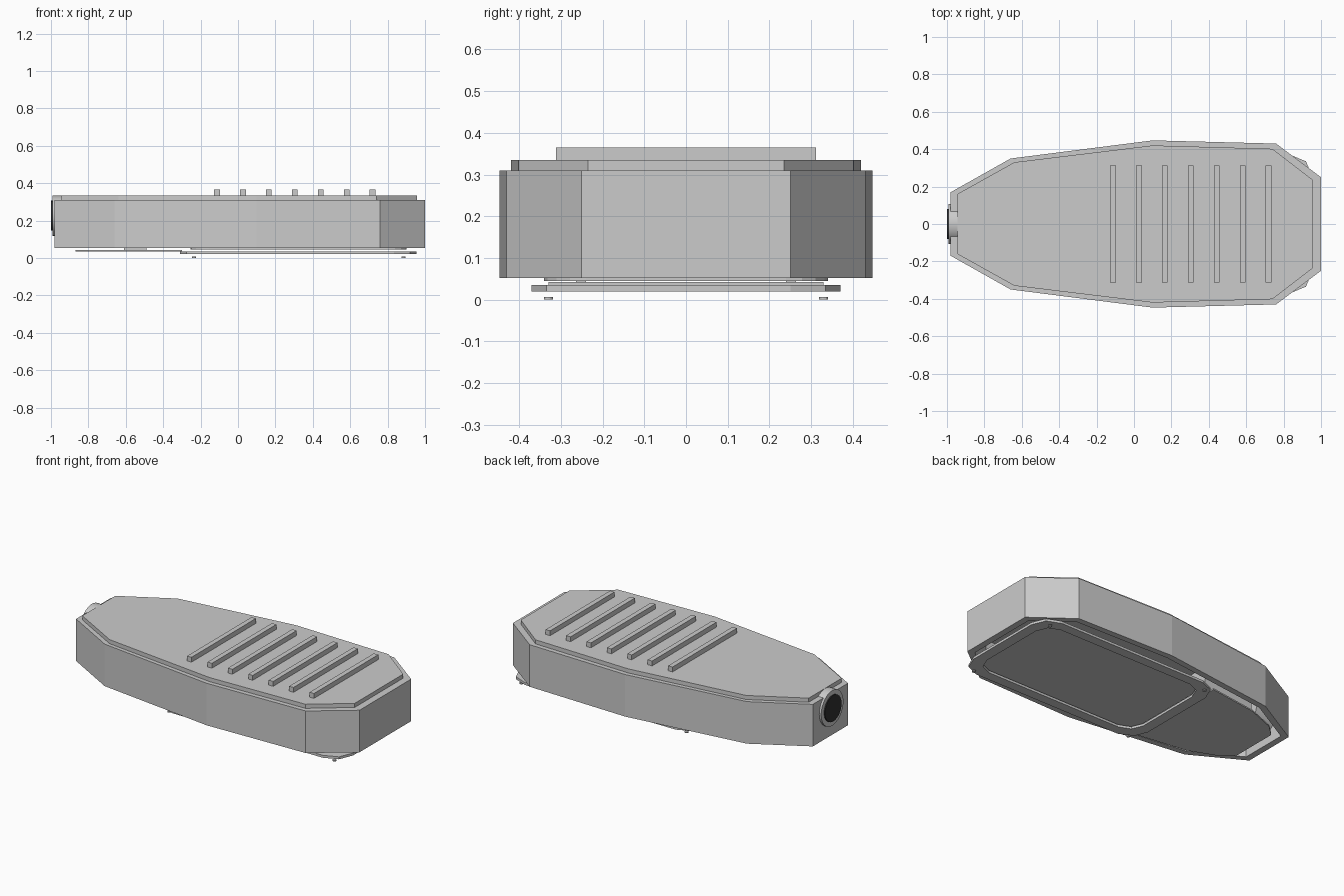
import bpy, bmesh, math
from mathutils import Matrix

if "Cube" in bpy.data.objects:
    bpy.data.objects.remove(bpy.data.objects["Cube"])


def finish(name, bm):
    bmesh.ops.recalc_face_normals(bm, faces=bm.faces)
    me = bpy.data.meshes.new(name)
    bm.to_mesh(me)
    bm.free()
    ob = bpy.data.objects.new(name, me)
    bpy.context.collection.objects.link(ob)
    return ob


def mirrored(half):
    """Close a half outline (y > 0) across the x axis."""
    return half + [(x, -y) for x, y in reversed(half)]


def rounded(x0, x1, hy, r, seg):
    pts = []
    corners = [(x1 - r, hy - r, 0), (x0 + r, hy - r, 90),
               (x0 + r, r - hy, 180), (x1 - r, r - hy, 270)]
    for cx, cy, a in corners:
        for i in range(seg + 1):
            t = math.radians(a + 90 * i / seg)
            pts.append((cx + r * math.cos(t), cy + r * math.sin(t)))
    return pts


def loop(bm, pts, z):
    return [bm.verts.new((x, y, z)) for x, y in pts]


def bridge(bm, a, b):
    n = len(a)
    for i in range(n):
        j = (i + 1) % n
        bm.faces.new((a[i], a[j], b[j], b[i]))


def prism(name, pts, z0, z1):
    bm = bmesh.new()
    a, b = loop(bm, pts, z0), loop(bm, pts, z1)
    bridge(bm, a, b)
    bm.faces.new(a)
    bm.faces.new(b)
    return finish(name, bm)


def box(name, x0, x1, y0, y1, z0, z1):
    return prism(name, [(x0, y0), (x1, y0), (x1, y1), (x0, y1)], z0, z1)


def ring(name, outer, inner, z0, z1):
    bm = bmesh.new()
    rows = [loop(bm, outer, z0), loop(bm, outer, z1),
            loop(bm, inner, z1), loop(bm, inner, z0)]
    for i in range(4):
        bridge(bm, rows[i], rows[(i + 1) % 4])
    return finish(name, bm)


def dark(ob, v):
    m = bpy.data.materials.new(ob.name + "_material")
    m.diffuse_color = (v, v, v, 1)
    m.use_nodes = True
    m.node_tree.nodes["Principled BSDF"].inputs["Base Color"].default_value = m.diffuse_color
    ob.data.materials.append(m)


# Housing: hollow shell open underneath
outer = mirrored([(-0.98, 0.17), (-0.66, 0.35), (0.10, 0.447), (0.76, 0.43), (1.0, 0.25)])
inner = mirrored([(-0.94, 0.15), (-0.645, 0.315), (0.10, 0.41), (0.745, 0.393), (0.96, 0.232)])
bm = bmesh.new()
rows = [loop(bm, outer, 0.31), loop(bm, outer, 0.052),
        loop(bm, inner, 0.052), loop(bm, inner, 0.285)]
for a, b in zip(rows, rows[1:]):
    bridge(bm, a, b)
bm.faces.new(rows[0])
bm.faces.new(rows[-1])
finish("housing", bm)

# Raised top cover
prism("top_cover", mirrored([(-0.945, 0.16), (-0.64, 0.33), (0.10, 0.42),
                             (0.74, 0.402), (0.957, 0.235)]), 0.31, 0.335)

# Cooling fins
for i in range(7):
    x = -0.112 + i * 0.1385
    box(f"cooling_fin_{i + 1}", x - 0.015, x + 0.015, -0.312, 0.312, 0.33, 0.365)


# Pole socket with dark bore
def tube(name, r, x0, x1):
    bm = bmesh.new()
    bmesh.ops.create_cone(bm, cap_ends=True, segments=32, radius1=r, radius2=r, depth=x1 - x0,
                          matrix=Matrix.Translation(((x0 + x1) / 2, 0, 0.226))
                          @ Matrix.Rotation(math.pi / 2, 4, 'Y'))
    ob = finish(name, bm)
    for p in ob.data.polygons:
        p.use_smooth = len(p.vertices) == 4
    return ob


tube("pole_socket", 0.108, -0.993, -0.80)
dark(tube("socket_bore", 0.08, -1.0, -0.82), 0.03)

# Lens frame, recessed glass and corner screws
ring("lens_frame", rounded(-0.31, 0.955, 0.37, 0.12, 2),
     rounded(-0.245, 0.89, 0.31, 0.10, 2), 0.02, 0.035)
prism("lens_glass", rounded(-0.255, 0.90, 0.34, 0.10, 4), 0.045, 0.052)
for x in (-0.235, 0.885):
    for y in (-0.33, 0.33):
        bm = bmesh.new()
        bmesh.ops.create_cone(bm, cap_ends=True, segments=12, radius1=0.011, radius2=0.011,
                              depth=0.007, matrix=Matrix.Translation((x, y, 0.0035)))
        finish("frame_screw", bm)

# Gear door with hinge tabs, and the driver box behind it
prism("gear_door", mirrored([(-0.87, 0.15), (-0.80, 0.215), (-0.62, 0.285), (-0.30, 0.33)]),
      0.034, 0.043)
for s in (-1, 1):
    box("door_clip", -0.61, -0.49, s * 0.252 - 0.012, s * 0.252 + 0.012, 0.043, 0.056)
box("driver_box", -0.72, -0.38, -0.16, 0.16, 0.12, 0.285)
